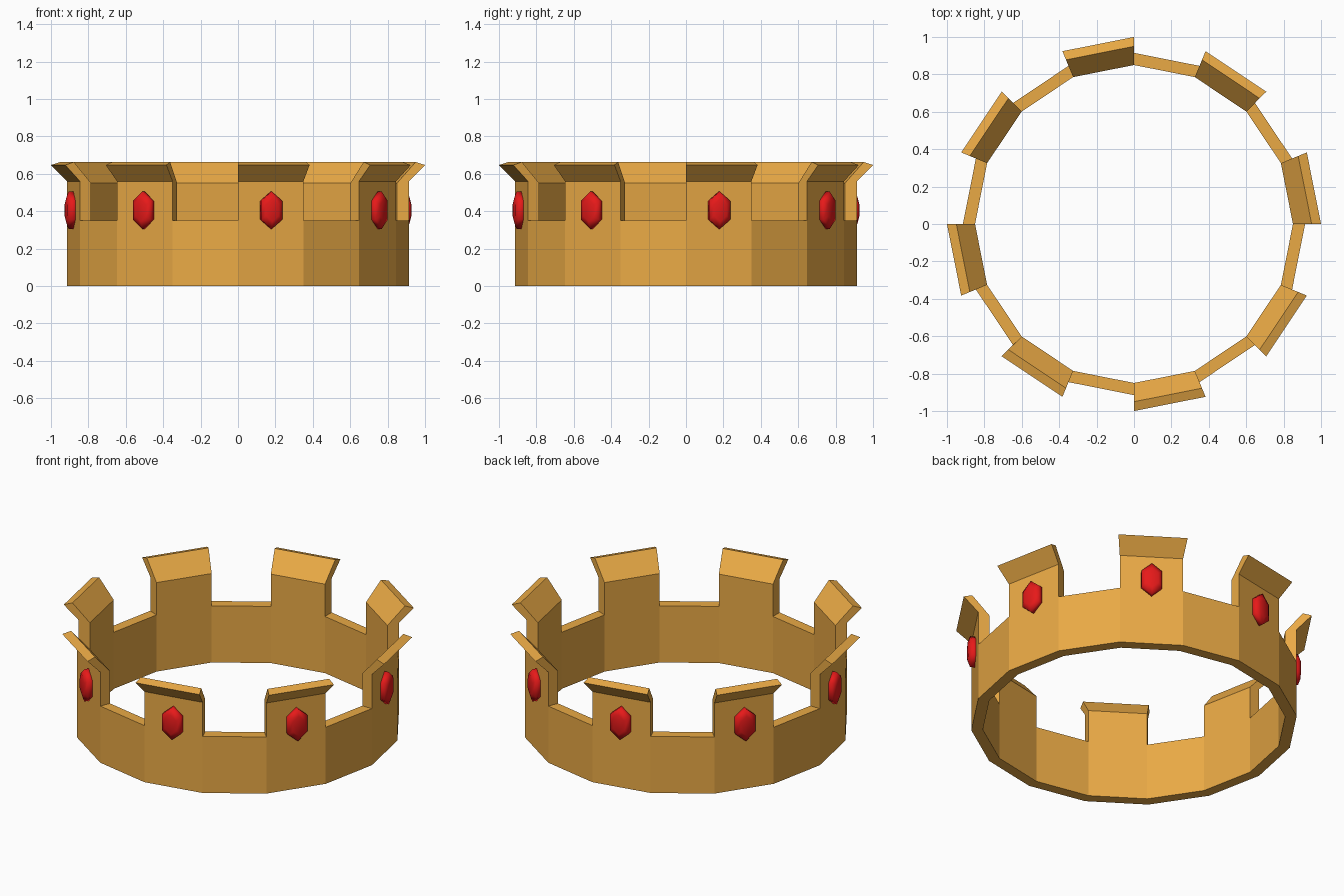
import bpy, bmesh
from math import cos, sin, pi, radians

if "Cube" in bpy.data.objects:
    bpy.data.objects.remove(bpy.data.objects["Cube"])

SIDES = 16
STEP = 2 * pi / SIDES


def material(name, color):
    m = bpy.data.materials.new(name)
    m.diffuse_color = color
    m.use_nodes = True
    m.node_tree.nodes["Principled BSDF"].inputs["Base Color"].default_value = m.diffuse_color
    return m


def finish(bm, name, mat):
    bmesh.ops.remove_doubles(bm, verts=bm.verts, dist=0.0005)
    bmesh.ops.recalc_face_normals(bm, faces=bm.faces)
    me = bpy.data.meshes.new(name)
    bm.to_mesh(me)
    bm.free()
    me.materials.append(mat)
    ob = bpy.data.objects.new(name, me)
    bpy.context.collection.objects.link(ob)
    return ob


gold = material("gold", (0.82, 0.4, 0.06, 1))
red = material("red", (0.8, 0.01, 0.01, 1))

# Radial profiles (radius, height)
band = [(0.85, 0.35), (0.85, 0.0), (0.915, 0.0), (0.915, 0.35)]
tooth = [(0.915, 0.35), (0.915, 0.56), (1.0, 0.647),
         (0.95, 0.663), (0.85, 0.55), (0.85, 0.35)]

# Crown band with a flared tooth on every second side
bm = bmesh.new()


def section(profile, angle):
    return [bm.verts.new((r * cos(angle), r * sin(angle), z)) for r, z in profile]


def strip(a, b):
    for i in range(len(a) - 1):
        bm.faces.new((a[i], a[i + 1], b[i + 1], b[i]))


for k in range(SIDES):
    a0, a1 = k * STEP, (k + 1) * STEP
    raised = k % 2 == 0
    strip(section(band if raised else band + band[:1], a0),
          section(band if raised else band + band[:1], a1))
    if raised:
        s0, s1 = section(tooth, a0), section(tooth, a1)
        strip(s0, s1)
        for s in (s0, s1):
            bm.faces.new((s[0], s[1], s[4], s[5]))
            bm.faces.new((s[1], s[2], s[3], s[4]))
finish(bm, "crown_band", gold)

# Hexagonal gem on the outside of each tooth
hexagon = [(0, 0.1), (0.058, 0.05), (0.058, -0.05),
           (0, -0.1), (-0.058, -0.05), (-0.058, 0.05)]
layers = [(0.885, 1.0), (0.924, 1.0), (0.938, 0.6)]  # depth, scale
for k in range(0, SIDES, 2):
    a = (k + 0.5) * STEP
    bm = bmesh.new()
    rings = [[bm.verts.new((d * cos(a) - u * s * sin(a),
                            d * sin(a) + u * s * cos(a),
                            0.405 + v * s)) for u, v in hexagon]
             for d, s in layers]
    for lo, hi in zip(rings, rings[1:]):
        for i in range(6):
            j = (i + 1) % 6
            bm.faces.new((lo[i], lo[j], hi[j], hi[i]))
    bm.faces.new(rings[0])
    bm.faces.new(rings[-1])
    for f in bm.faces:
        f.smooth = True
    finish(bm, f"gem_{k // 2 + 1}", red)
